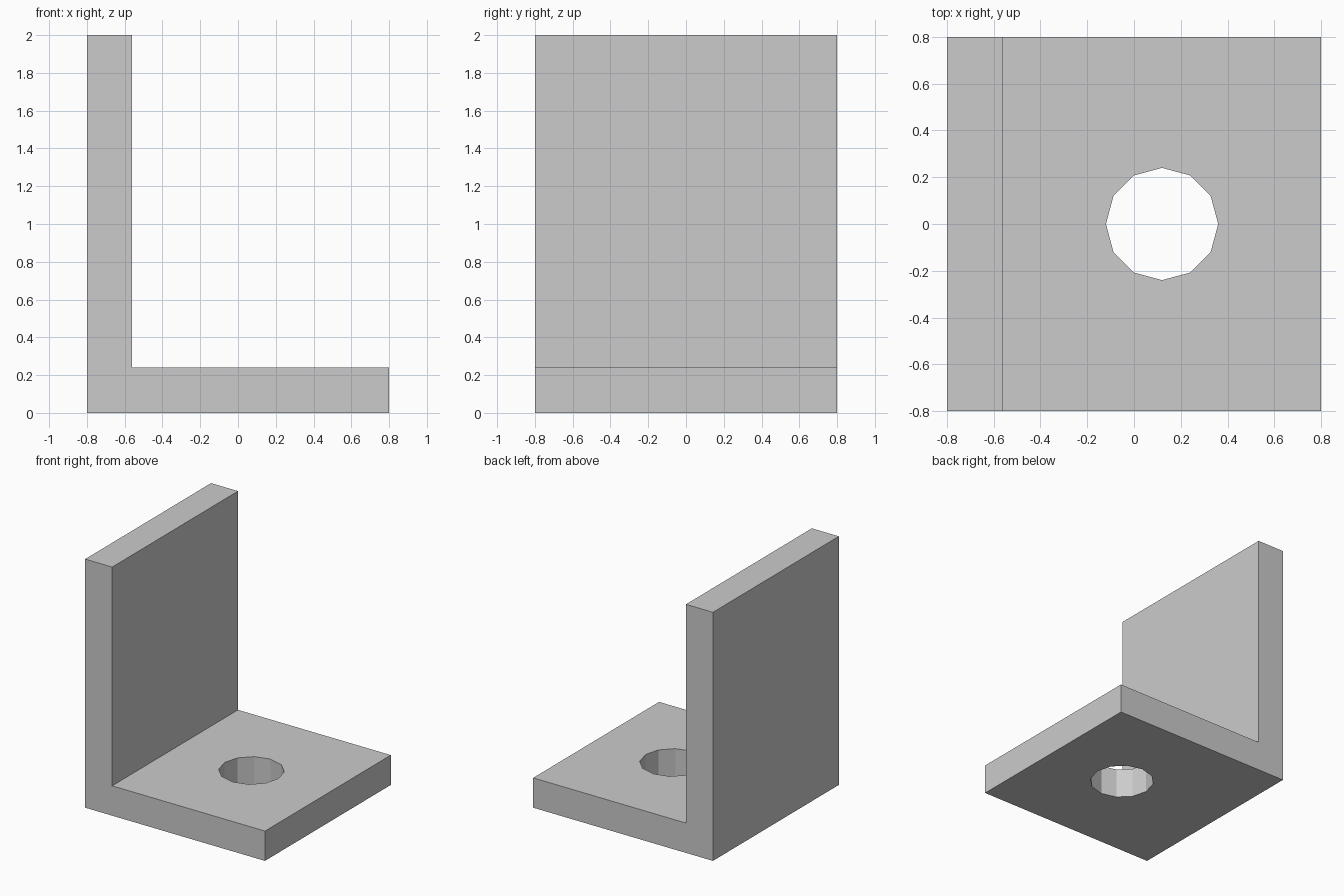
import bpy
import bmesh
import math

cube = bpy.data.objects.get("Cube")
if cube:
    bpy.data.objects.remove(cube, do_unlink=True)

WIDTH, HEIGHT, THICK = 1.6, 2.0, 0.24
HALF = WIDTH / 2

grey = bpy.data.materials.new("light_grey")
grey.use_nodes = True
colour = (0.6, 0.6, 0.6, 1)
grey.diffuse_color = colour
grey.node_tree.nodes["Principled BSDF"].inputs["Base Color"].default_value = colour


def add_object(name, bm):
    bmesh.ops.recalc_face_normals(bm, faces=bm.faces)
    mesh = bpy.data.meshes.new(name)
    bm.to_mesh(mesh)
    bm.free()
    mesh.materials.append(grey)
    obj = bpy.data.objects.new(name, mesh)
    bpy.context.collection.objects.link(obj)
    return obj


def extrude_profile(name, points, offset):
    bm = bmesh.new()
    face = bm.faces.new([bm.verts.new(p) for p in points])
    result = bmesh.ops.extrude_face_region(bm, geom=[face])
    verts = [v for v in result["geom"] if isinstance(v, bmesh.types.BMVert)]
    bmesh.ops.translate(bm, verts=verts, vec=offset)
    return add_object(name, bm)


# L-shaped bracket: upright wall and base plate in one solid
inner = THICK - HALF
profile = [(-HALF, 0), (HALF, 0), (HALF, THICK), (inner, THICK),
           (inner, HEIGHT), (-HALF, HEIGHT)]
bracket = extrude_profile("angle_bracket", [(x, -HALF, z) for x, z in profile],
                          (0, WIDTH, 0))

# Twelve-sided bolt hole through the middle of the base plate
hole_x, radius, sides = THICK / 2, 0.24, 12
ring = [(hole_x + radius * math.cos(math.tau * i / sides),
         radius * math.sin(math.tau * i / sides), -0.1) for i in range(sides)]
cutter = extrude_profile("hole_cutter", ring, (0, 0, 0.6))
cutter.hide_render = True
cutter.hide_set(True)
cutter.display_type = 'WIRE'

cut = bracket.modifiers.new("bolt_hole", 'BOOLEAN')
cut.operation = 'DIFFERENCE'
cut.solver = 'EXACT'
cut.object = cutter
